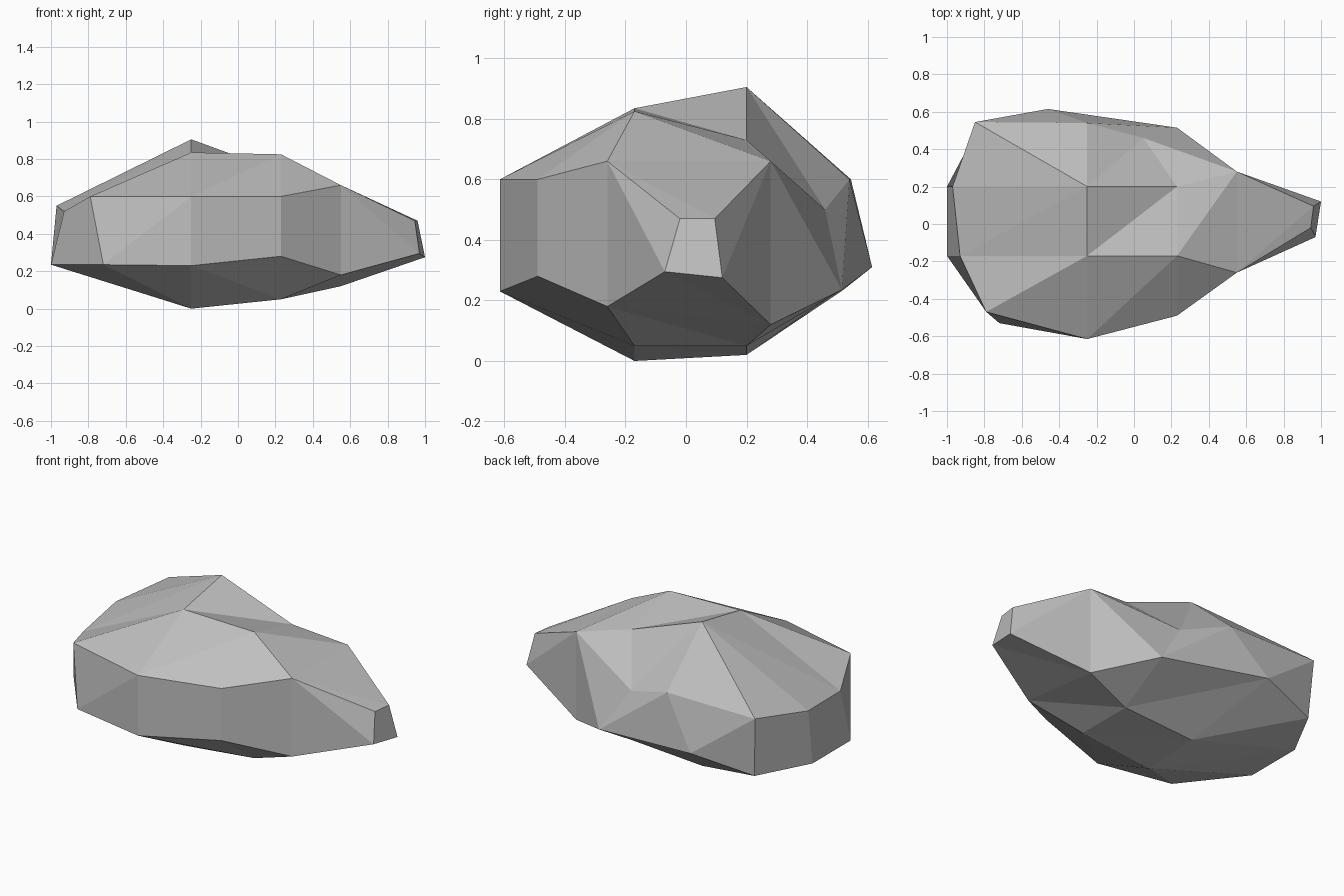
import bpy
import bmesh

cube = bpy.data.objects.get("Cube")
if cube:
    bpy.data.objects.remove(cube, do_unlink=True)

# Heights along the long ridge lines that run over the crest and the keel
RIDGE_FRONT, RIDGE_BACK = -0.17, 0.2


def full_ring(crest_front, crest_back, back_upper, back_lower,
              keel_back, keel_front, front_lower, front_upper):
    """Eight-sided section: ridge corners are (x, z), side corners are (x, y, z)."""
    def on_ridge(corner, y):
        return (corner[0], y, corner[1])
    return [on_ridge(crest_front, RIDGE_FRONT), on_ridge(crest_back, RIDGE_BACK),
            back_upper, back_lower,
            on_ridge(keel_back, RIDGE_BACK), on_ridge(keel_front, RIDGE_FRONT),
            front_lower, front_upper]


def narrow_ring(front_upper, back_upper, back_lower, front_lower):
    """Four-sided section whose corners each stand in for two of the eight."""
    return [front_upper, back_upper, back_upper, back_lower,
            back_lower, front_lower, front_lower, front_upper]


# Sections from the blunt end to the narrow tip
blunt_end = full_ring(
    crest_front=(-0.93, 0.52), crest_back=(-0.97, 0.55),
    back_upper=(-0.85, 0.545, 0.6), back_lower=(-0.83, 0.52, 0.235),
    keel_back=(-1, 0.235), keel_front=(-1, 0.235),
    front_lower=(-0.72, -0.53, 0.235), front_upper=(-0.79, -0.47, 0.6))
peak = full_ring(
    crest_front=(-0.25, 0.835), crest_back=(-0.25, 0.905),
    back_upper=(-0.25, 0.54, 0.6), back_lower=(-0.46, 0.615, 0.31),
    keel_back=(-0.25, 0.02), keel_front=(-0.25, 0),
    front_lower=(-0.25, -0.615, 0.23), front_upper=(-0.25, -0.615, 0.6))
shoulder = full_ring(
    crest_front=(0.23, 0.825), crest_back=(0.23, 0.73),
    back_upper=(0.05, 0.46, 0.5), back_lower=(0.23, 0.515, 0.235),
    keel_back=(0.23, 0.05), keel_front=(0.23, 0.05),
    front_lower=(0.23, -0.49, 0.28), front_upper=(0.23, -0.49, 0.6))
neck = narrow_ring(
    front_upper=(0.55, -0.26, 0.66), back_upper=(0.55, 0.28, 0.66),
    back_lower=(0.55, 0.28, 0.12), front_lower=(0.55, -0.26, 0.18))
tip = narrow_ring(
    front_upper=(0.945, -0.02, 0.47), back_upper=(0.96, 0.095, 0.47),
    back_lower=(1, 0.12, 0.275), front_lower=(0.97, -0.07, 0.295))
sections = [blunt_end, peak, shoulder, neck, tip]

# (section, side) facets that break along the opposite diagonal
FLIPPED = {(0, 1), (0, 5), (1, 5), (2, 2), (3, 6)}

bm = bmesh.new()
corners = {}


def vert(point):
    if point not in corners:
        corners[point] = bm.verts.new(point)
    return corners[point]


def add_face(*points):
    """Add a facet, dropping repeated corners and skipping collapsed ones."""
    unique = list(dict.fromkeys(points))
    if len(unique) > 2:
        bm.faces.new([vert(p) for p in unique])


# Faceted sides between neighbouring sections
for s, (left, right) in enumerate(zip(sections, sections[1:])):
    for k in range(len(left)):
        n = (k + 1) % len(left)
        if (s, k) in FLIPPED:
            add_face(left[k], left[n], right[k])
            add_face(left[n], right[n], right[k])
        else:
            add_face(left[k], left[n], right[n])
            add_face(left[k], right[n], right[k])

# Flat-faceted caps at both ends
for ring in (blunt_end, tip):
    for cap in ((7, 0, 5, 6), (0, 1, 4, 5), (1, 2, 3, 4)):
        add_face(*[ring[i] for i in cap])

bmesh.ops.recalc_face_normals(bm, faces=bm.faces)
mesh = bpy.data.meshes.new("rock")
bm.to_mesh(mesh)
bm.free()

# Plain stone colour
stone = bpy.data.materials.new("stone_grey")
stone.use_nodes = True
color = (0.52, 0.52, 0.52, 1)
stone.diffuse_color = color
stone.node_tree.nodes["Principled BSDF"].inputs["Base Color"].default_value = color
mesh.materials.append(stone)

rock = bpy.data.objects.new("rock", mesh)
bpy.context.collection.objects.link(rock)
